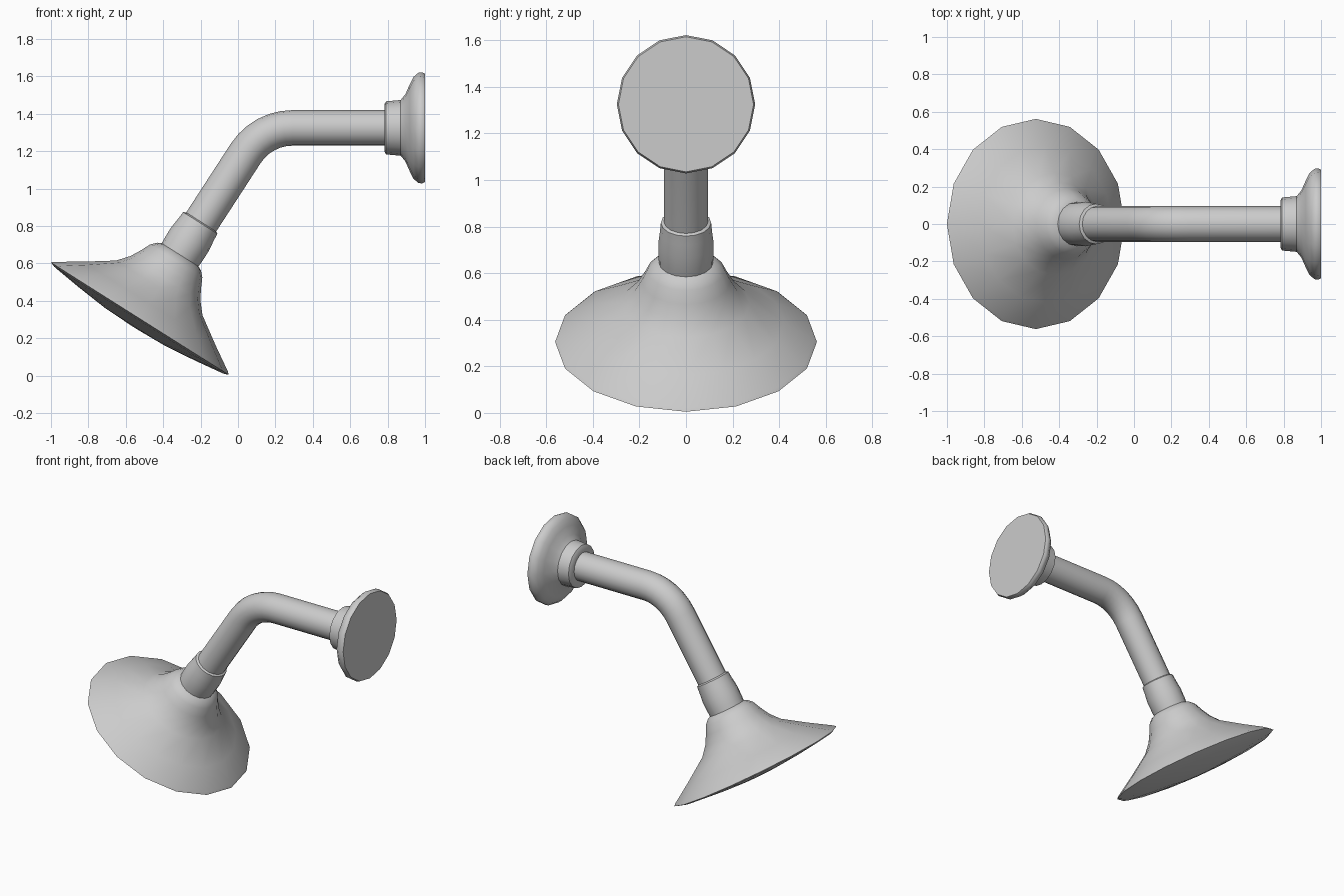
import bpy, bmesh
from math import sin, cos, atan2, tan, pi, radians

if "Cube" in bpy.data.objects:
    bpy.data.objects.remove(bpy.data.objects["Cube"])

SIDES = 16


def loft(name, stations, sharp=40):
    """Skin rings given as (x, z, direction angle in the xz plane, radius); cap both ends."""
    bm = bmesh.new()
    rings = []
    for x, z, a, r in stations:
        ring = []
        for i in range(SIDES):
            t = 2 * pi * i / SIDES
            u = r * cos(t)
            ring.append(bm.verts.new((x + u * sin(a), r * sin(t), z - u * cos(a))))
        rings.append(ring)
    for p, q in zip(rings, rings[1:]):
        for i in range(SIDES):
            j = (i + 1) % SIDES
            bm.faces.new((p[i], p[j], q[j], q[i]))
    bm.faces.new(rings[0])
    bm.faces.new(rings[-1])
    bmesh.ops.recalc_face_normals(bm, faces=bm.faces[:])
    me = bpy.data.meshes.new(name)
    bm.to_mesh(me)
    bm.free()
    me.shade_smooth()
    me.set_sharp_from_angle(angle=radians(sharp))
    ob = bpy.data.objects.new(name, me)
    bpy.context.collection.objects.link(ob)
    return ob


def lathe(name, origin, a, profile, sharp=40):
    """Turned part: profile of (distance along axis, radius)."""
    return loft(name, [(origin[0] + h * cos(a), origin[1] + h * sin(a), a, r)
                       for h, r in profile], sharp)


# Tilted shower head: domed spray face, flared bell, rounded shoulder
head_origin = (-0.525, 0.305)
head_angle = atan2(0.8455, 0.534)
lathe("shower_head", head_origin, head_angle, [
    (-0.056, 0.02), (-0.051, 0.19), (-0.032, 0.37), (-0.01, 0.535), (0.0, 0.562),
    (0.012, 0.55), (0.095, 0.42), (0.195, 0.273), (0.255, 0.222), (0.31, 0.191),
    (0.365, 0.165), (0.393, 0.138), (0.411, 0.10), (0.413, 0.03)], 75)

# Collar joining the head to the arm
lathe("head_collar", head_origin, head_angle, [
    (0.38, 0.115), (0.43, 0.118), (0.50, 0.119), (0.56, 0.112),
    (0.605, 0.108), (0.615, 0.09)])

# Bent arm: straight run up, arc, straight run to the wall
corner, z_top, R, r = 0.13, 1.325, 0.30, 0.095
start = (-0.25, 0.74)
slope = atan2(z_top - start[1], corner - start[0])
cx, cz = corner + R * tan(slope / 2), z_top - R
arm = [(start[0], start[1], slope, r)]
for k in range(7):
    a = slope * (1 - k / 6)
    arm.append((cx - R * sin(a), cz + R * cos(a), a, r))
arm.append((0.86, z_top, 0, r))
loft("arm", arm)

# Wall flange with stepped neck
lathe("wall_flange", (0, z_top), 0, [
    (0.782, 0.09), (0.782, 0.125), (0.792, 0.142), (0.87, 0.149), (0.895, 0.18),
    (0.918, 0.232), (0.938, 0.272), (0.965, 0.295), (0.985, 0.297), (1.0, 0.29)])
